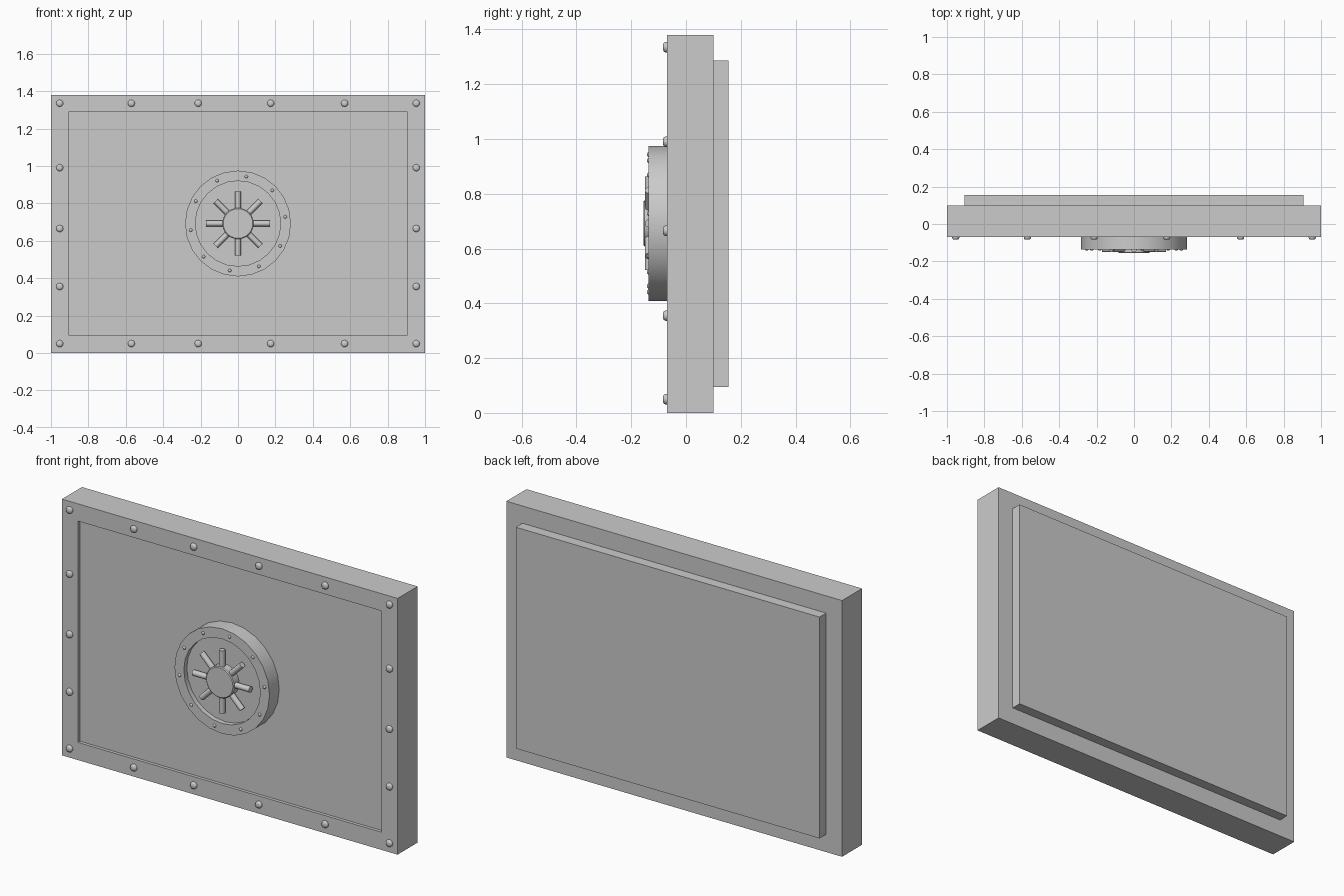
import bpy, bmesh
from math import sin, cos, pi, radians
from mathutils import Matrix, Vector

if "Cube" in bpy.data.objects:
    bpy.data.objects.remove(bpy.data.objects["Cube"])

CZ = 0.692  # height of the dial centre


def finish(name, bm, smooth=None):
    bmesh.ops.recalc_face_normals(bm, faces=bm.faces)
    me = bpy.data.meshes.new(name)
    bm.to_mesh(me)
    bm.free()
    ob = bpy.data.objects.new(name, me)
    bpy.context.collection.objects.link(ob)
    if smooth:
        bpy.ops.object.select_all(action='DESELECT')
        ob.select_set(True)
        bpy.context.view_layer.objects.active = ob
        bpy.ops.object.shade_smooth_by_angle(angle=radians(smooth))
    return ob


def box(name, x, y0, y1, z0, z1):
    bm = bmesh.new()
    m = Matrix.Translation((0, (y0 + y1) / 2, (z0 + z1) / 2)) @ Matrix.Diagonal((2 * x, y1 - y0, z1 - z0, 1))
    bmesh.ops.create_cube(bm, size=1, matrix=m)
    return finish(name, bm)


def lathe(bm, profile, centre, n):
    """Turn (radius, y) points around the y axis; end rings are capped."""
    rings = [[bm.verts.new((centre[0] + r * cos(2 * pi * i / n), y, centre[1] + r * sin(2 * pi * i / n)))
              for i in range(n)] for r, y in profile]
    for a, b in zip(rings, rings[1:]):
        for i in range(n):
            j = (i + 1) % n
            bm.faces.new((a[i], a[j], b[j], b[i]))
    bm.faces.new(rings[0])
    bm.faces.new(rings[-1])


# Rectangular frame, open in the middle
bm = bmesh.new()
loops = []
for x, z0, z1, y in ((1, 0, 1.38, -0.07), (1, 0, 1.38, 0.10),
                     (0.905, 0.095, 1.287, 0.10), (0.905, 0.095, 1.287, -0.07)):
    loops.append([bm.verts.new(p) for p in ((-x, y, z0), (x, y, z0), (x, y, z1), (-x, y, z1))])
for k in range(4):
    a, b = loops[k], loops[(k + 1) % 4]
    for i in range(4):
        j = (i + 1) % 4
        bm.faces.new((a[i], a[j], b[j], b[i]))
finish("frame", bm)

# Door slab: recessed in front, standing out behind
box("door_slab", 0.905, -0.053, 0.156, 0.095, 1.287)

# Domed rivets around the frame
spots = [(x, z) for x in (-0.953, -0.57, -0.213, 0.175, 0.57, 0.953) for z in (0.05, 1.335)]
spots += [(x, z) for x in (-0.953, 0.953) for z in (0.355, 0.665, 0.99)]
bm = bmesh.new()
for s in spots:
    lathe(bm, [(0.019, -0.066), (0.019, -0.075), (0.016, -0.081), (0.009, -0.084)], s, 12)
finish("frame_rivets", bm, 50)

# Dial housing with raised rim and sunken face
bm = bmesh.new()
lathe(bm, [(0.283, -0.05), (0.283, -0.136), (0.228, -0.136), (0.228, -0.11)], (0, CZ), 24)
finish("dial_housing", bm, 30)

# Small rivets on the dial rim
bm = bmesh.new()
for k in range(10):
    a = radians(8 + 36 * k)
    lathe(bm, [(0.009, -0.13), (0.009, -0.138), (0.005, -0.142)],
          (0.255 * cos(a), CZ + 0.255 * sin(a)), 8)
finish("dial_rivets", bm, 50)

# Hub
bm = bmesh.new()
lathe(bm, [(0.084, -0.105), (0.084, -0.152), (0.079, -0.156)], (0, CZ), 24)
finish("hub", bm, 30)

# Eight round spokes
bm = bmesh.new()
for k in range(8):
    a = k * pi / 4
    d = Vector((cos(a), 0, sin(a)))
    m = Matrix.Translation(d * 0.11 + Vector((0, -0.135, CZ))) @ d.to_track_quat('Z', 'Y').to_matrix().to_4x4()
    bmesh.ops.create_cone(bm, cap_ends=True, segments=12, radius1=0.0155, radius2=0.0155, depth=0.12, matrix=m)
finish("spokes", bm, 40)
